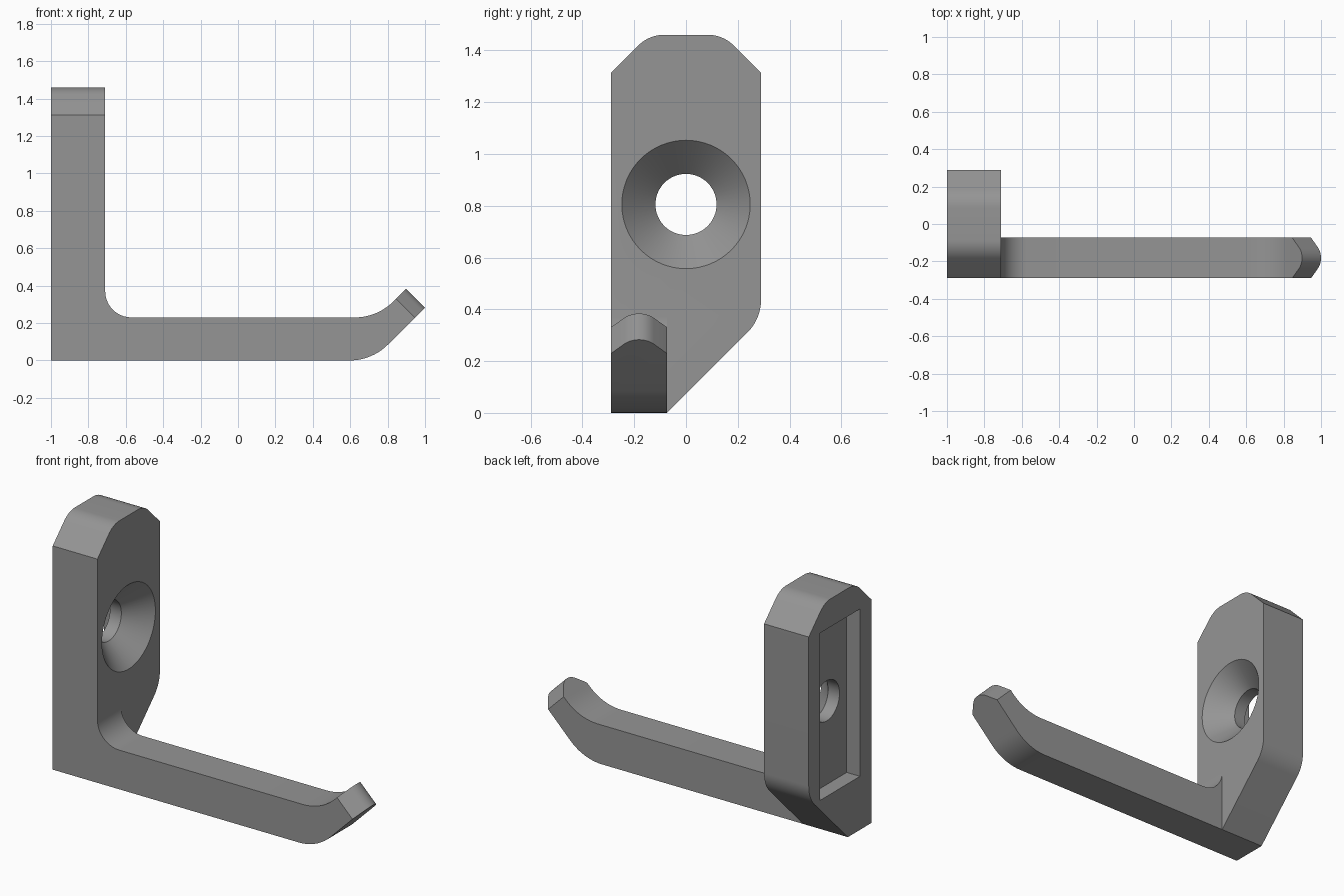
import bpy, bmesh, math
from mathutils import Vector

if "Cube" in bpy.data.objects:
    bpy.data.objects.remove(bpy.data.objects["Cube"])

grey = bpy.data.materials.new("mid grey")
grey.diffuse_color = (0.3, 0.3, 0.3, 1)
grey.use_nodes = True
grey.node_tree.nodes["Principled BSDF"].inputs["Base Color"].default_value = grey.diffuse_color

R2 = math.sqrt(0.5)
X, Y, Z = Vector((1, 0, 0)), Vector((0, 1, 0)), Vector((0, 0, 1))


def rounded(corners, steps=10):
    """Corners are (a, b) or (a, b, radius); returns the filleted outline."""
    out = []
    n = len(corners)
    for i, c in enumerate(corners):
        p = Vector(c[:2])
        if len(c) == 2:
            out.append(p)
            continue
        d1 = (Vector(corners[i - 1][:2]) - p).normalized()
        d2 = (Vector(corners[(i + 1) % n][:2]) - p).normalized()
        half = d1.angle(d2) / 2
        centre = p + (d1 + d2).normalized() * c[2] / math.sin(half)
        t = c[2] / math.tan(half)
        start, end = p + d1 * t - centre, p + d2 * t - centre
        ang = start.angle(end)
        for k in range(steps + 1):
            f = k / steps
            out.append(centre + (start * math.sin((1 - f) * ang)
                                 + end * math.sin(f * ang)) / math.sin(ang))
    return out


def prism(name, outline, a, b, axis, lo, hi):
    """Extrude a flat outline in the a-b plane along axis from lo to hi."""
    bm = bmesh.new()
    rings = [[bm.verts.new(a * p[0] + b * p[1] + axis * h) for p in outline]
             for h in (lo, hi)]
    bm.faces.new(rings[0])
    bm.faces.new(rings[1])
    n = len(outline)
    for i in range(n):
        j = (i + 1) % n
        bm.faces.new((rings[0][i], rings[0][j], rings[1][j], rings[1][i]))
    return finish(name, bm)


def lathe_x(name, profile, z, sides=64):
    """Closed solid of revolution about a line along x at height z."""
    bm = bmesh.new()
    rings = [[bm.verts.new((x, r * math.cos(t), z + r * math.sin(t)))
              for t in (2 * math.pi * k / sides for k in range(sides))]
             for x, r in profile]
    bm.faces.new(rings[0])
    bm.faces.new(rings[-1])
    for p, q in zip(rings, rings[1:]):
        for i in range(sides):
            j = (i + 1) % sides
            bm.faces.new((p[i], p[j], q[j], q[i]))
    return finish(name, bm)


def finish(name, bm):
    bmesh.ops.recalc_face_normals(bm, faces=bm.faces)
    me = bpy.data.meshes.new(name)
    bm.to_mesh(me)
    bm.free()
    me.materials.append(grey)
    ob = bpy.data.objects.new(name, me)
    bpy.context.collection.objects.link(ob)
    return ob


def combine(target, tool, operation):
    mod = target.modifiers.new(operation.lower(), 'BOOLEAN')
    mod.operation, mod.solver, mod.object = operation, 'EXACT', tool
    bpy.context.view_layer.objects.active = target
    bpy.ops.object.modifier_apply(modifier=mod.name)
    bpy.data.objects.remove(tool)


# Wall plate: chamfered top, slanted lower corner
W = 0.29
hook = prism("wall_hook", rounded([
    (-W, 0), (-0.073, 0), (W, 0.363, 0.18), (W, 1.313),
    (0.143, 1.46, 0.14), (-0.143, 1.46, 0.14), (-W, 1.313)]), Y, Z, X, -1, -0.71)

# Arm with fillet at the plate and an upturned end
arm = prism("arm", rounded([
    (-0.80, 0), (0.717, 0, 0.29), (1.017, 0.30), (0.916, 0.401),
    (0.745, 0.23, 0.29), (-0.71, 0.23, 0.14), (-0.71, 0.37), (-0.80, 0.37)]),
    X, Z, Y, -W, -0.073)

# Pointed, rounded arm tip
mid = -0.1815
tip = prism("tip_cutter", rounded([
    (0.782, mid - 0.158), (0.940, mid, 0.08), (0.782, mid + 0.158),
    (1.1, mid + 0.158), (1.1, mid - 0.158)]),
    Vector((R2, 0, R2)), Y, Vector((-R2, 0, R2)), -0.6, -0.3)
combine(arm, tip, 'DIFFERENCE')
combine(hook, arm, 'UNION')

# Recess in the back of the plate
recess = prism("recess_cutter", [(-0.185, 0.314), (0.185, 0.314), (0.185, 1.296), (-0.185, 1.296)],
               Y, Z, X, -1.1, -0.914)
combine(hook, recess, 'DIFFERENCE')

# Countersunk screw hole
hole = lathe_x("hole_cutter", [(-0.95, 0.118), (-0.84, 0.118), (-0.71, 0.248), (-0.69, 0.268)], 0.805)
combine(hook, hole, 'DIFFERENCE')

# Smooth curves, sharp edges
bpy.ops.object.select_all(action='DESELECT')
hook.select_set(True)
bpy.context.view_layer.objects.active = hook
bpy.ops.object.shade_smooth_by_angle(angle=math.radians(25))
